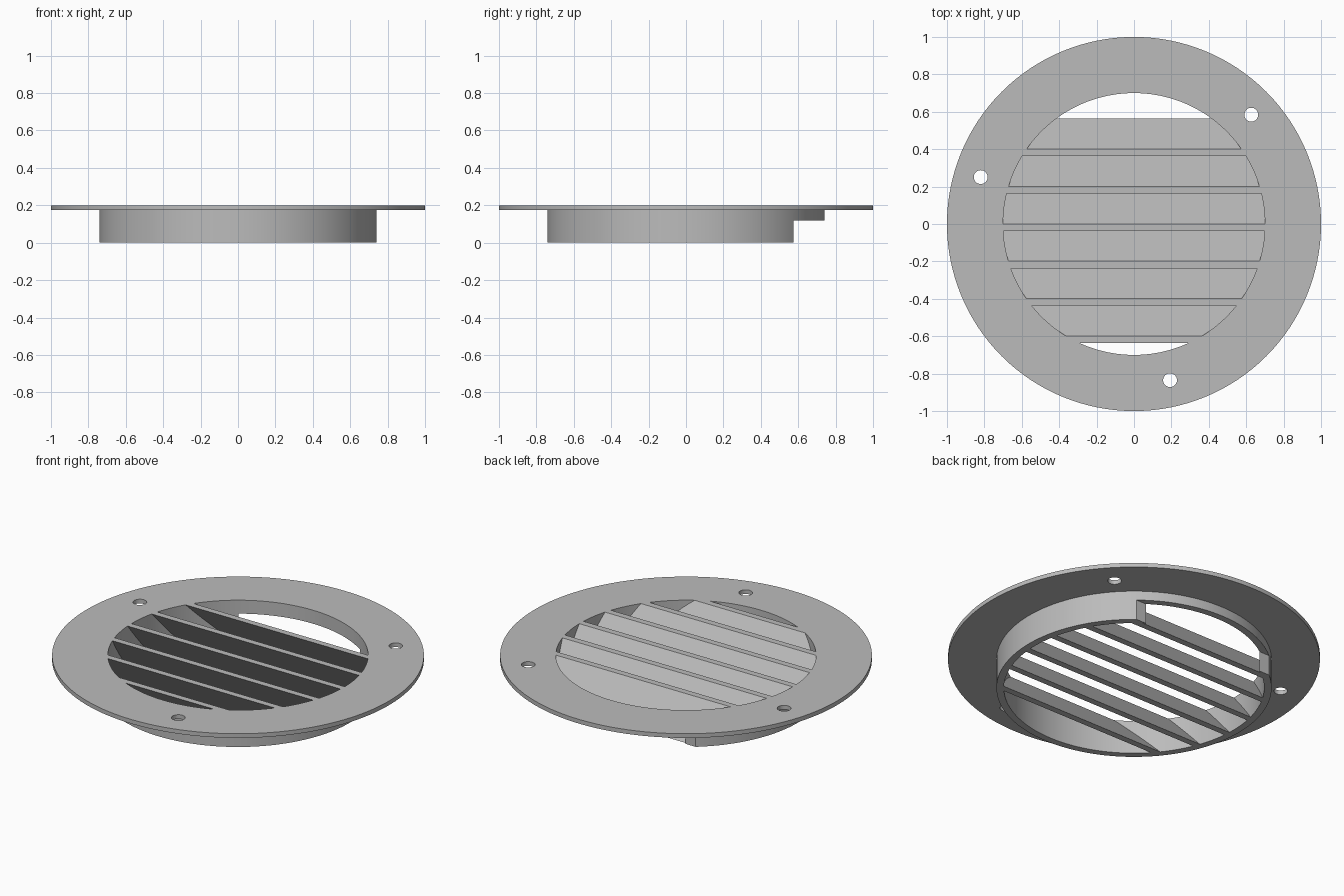
import bpy, bmesh, math
from mathutils import Matrix, Vector

default = bpy.data.objects.get("Cube")
if default:
    bpy.data.objects.remove(default, do_unlink=True)

SEG = 128
HOLE_R, RING_R, RIM_R = 0.70, 0.74, 1.0
TOP, FLANGE_Z = 0.2, 0.175

grey = bpy.data.materials.new("grey plastic")
grey.use_nodes = True
grey.diffuse_color = (0.5, 0.5, 0.5, 1)
grey.node_tree.nodes["Principled BSDF"].inputs["Base Color"].default_value = (0.5, 0.5, 0.5, 1)


def make(name, bm):
    """Turn a bmesh into a named object."""
    bmesh.ops.recalc_face_normals(bm, faces=bm.faces)
    mesh = bpy.data.meshes.new(name)
    bm.to_mesh(mesh)
    bm.free()
    mesh.materials.append(grey)
    obj = bpy.data.objects.new(name, mesh)
    bpy.context.collection.objects.link(obj)
    return obj


def cylinder(name, radius, z0, z1, x=0, y=0, segments=SEG):
    bm = bmesh.new()
    bmesh.ops.create_cone(bm, cap_ends=True, segments=segments, radius1=radius, radius2=radius,
                          depth=z1 - z0, matrix=Matrix.Translation((x, y, (z0 + z1) / 2)))
    return make(name, bm)


def prism(name, profile, half_width):
    """Extrude a (y, z) profile along x."""
    bm = bmesh.new()
    face = bm.faces.new([bm.verts.new((-half_width, y, z)) for y, z in profile])
    ext = bmesh.ops.extrude_face_region(bm, geom=[face])
    moved = [v for v in ext["geom"] if isinstance(v, bmesh.types.BMVert)]
    bmesh.ops.translate(bm, verts=moved, vec=Vector((2 * half_width, 0, 0)))
    return make(name, bm)


def boolean(obj, cutter, operation):
    """Apply a boolean and discard the cutter."""
    cutter.hide_render = True
    mod = obj.modifiers.new("cut", "BOOLEAN")
    mod.operation, mod.object, mod.solver = operation, cutter, "EXACT"
    bpy.context.view_layer.update()
    mesh = bpy.data.meshes.new_from_object(obj.evaluated_get(bpy.context.evaluated_depsgraph_get()))
    obj.modifiers.clear()
    obj.data = mesh
    bpy.data.objects.remove(cutter, do_unlink=True)


# Flange and collar as one revolved profile
bm = bmesh.new()
profile = [(HOLE_R, 0), (RING_R, 0), (RING_R, FLANGE_Z), (RIM_R, FLANGE_Z), (RIM_R, TOP), (HOLE_R, TOP)]
verts = [bm.verts.new((r, 0, z)) for r, z in profile]
edges = [bm.edges.new((verts[i - 1], verts[i])) for i in range(len(verts))]
bmesh.ops.spin(bm, geom=verts + edges, cent=(0, 0, 0), axis=(0, 0, 1),
               angle=math.tau, steps=SEG, use_duplicate=False)
bmesh.ops.remove_doubles(bm, verts=bm.verts, dist=1e-5)
frame = make("flange_and_collar", bm)

# Drain notch at the back of the collar
boolean(frame, prism("notch_cutter", [(0.575, -0.1), (0.9, -0.1), (0.9, 0.12), (0.575, 0.12)], 0.6),
        "DIFFERENCE")

# Three screw holes
for k in range(3):
    a = math.radians(43 + 120 * k)
    boolean(frame, cylinder("screw_hole_cutter", 0.037, 0.1, 0.3,
                            0.857 * math.cos(a), 0.857 * math.sin(a), 32), "DIFFERENCE")

# Slanted louvre slats trimmed to the round opening
slats = []
for i in range(6):
    y = -0.637 + 0.2 * i
    slat = prism(f"louvre_slat_{i + 1}", [(y, TOP), (y + 0.038, TOP), (y + 0.202, 0), (y + 0.164, 0)], 0.8)
    boolean(slat, cylinder("slat_trim", HOLE_R, -0.1, 0.3), "INTERSECT")
    slats.append(slat)

# Smooth the round walls, keep corners sharp
bpy.ops.object.select_all(action="DESELECT")
for obj in [frame] + slats:
    obj.select_set(True)
bpy.context.view_layer.objects.active = frame
bpy.ops.object.shade_smooth_by_angle(angle=math.radians(30))
